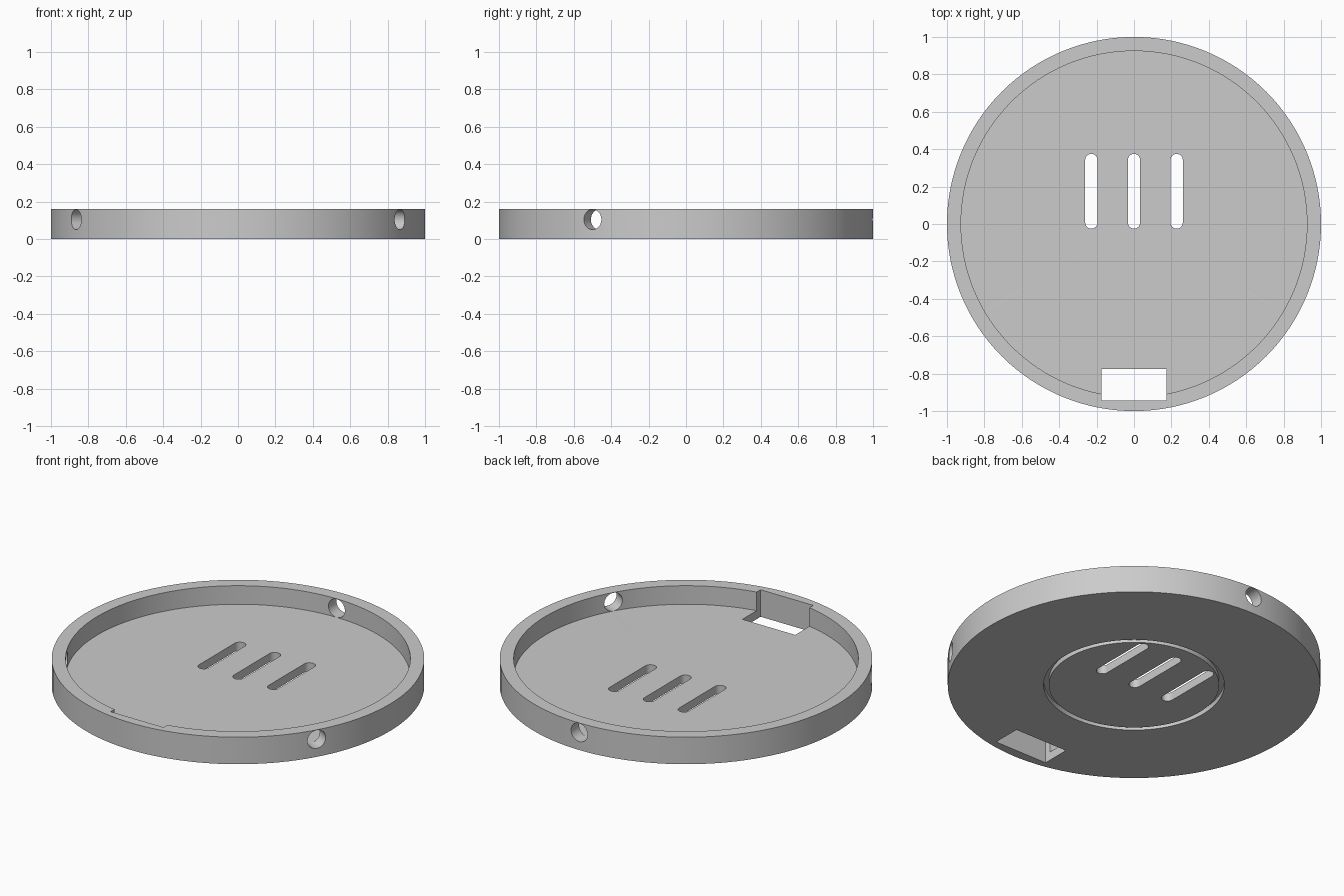
import bpy, bmesh, math
from mathutils import Matrix, Vector

HEIGHT, FLOOR, SEGMENTS = 0.16, 0.05, 128

cube = bpy.data.objects.get("Cube")
if cube:
    bpy.data.objects.remove(cube, do_unlink=True)

grey = bpy.data.materials.new("plain grey")
grey.use_nodes = True
colour = (0.6, 0.6, 0.6, 1)
grey.diffuse_color = colour
grey.node_tree.nodes["Principled BSDF"].inputs["Base Color"].default_value = colour


def add_object(name, bm):
    bmesh.ops.recalc_face_normals(bm, faces=bm.faces)
    mesh = bpy.data.meshes.new(name)
    bm.to_mesh(mesh)
    bm.free()
    mesh.materials.append(grey)
    obj = bpy.data.objects.new(name, mesh)
    bpy.context.collection.objects.link(obj)
    return obj


def lathe(name, profile):
    bm = bmesh.new()
    verts = [bm.verts.new((r, 0, z)) for r, z in profile]
    edges = [bm.edges.new(pair) for pair in zip(verts, verts[1:])]
    bmesh.ops.spin(bm, geom=verts + edges, axis=(0, 0, 1), cent=(0, 0, 0),
                   angle=math.tau, steps=SEGMENTS, use_duplicate=False)
    bmesh.ops.remove_doubles(bm, verts=bm.verts, dist=1e-5)
    return add_object(name, bm)


def prism(name, outline, low, high):
    bm = bmesh.new()
    face = bm.faces.new([bm.verts.new((x, y, low)) for x, y in outline])
    side = bmesh.ops.extrude_face_region(bm, geom=[face])["geom"]
    bmesh.ops.translate(bm, vec=(0, 0, high - low),
                        verts=[v for v in side if isinstance(v, bmesh.types.BMVert)])
    return add_object(name, bm)


def slot_outline(x, y0, y1, r, steps=12):
    points = []
    for y, start in ((y1, 0), (y0, math.pi)):
        for i in range(steps + 1):
            a = start + math.pi * i / steps
            points.append((x + r * math.cos(a), y + r * math.sin(a)))
    return points


def radial_hole(name, degrees, radius, z):
    a = math.radians(degrees)
    out = Vector((math.cos(a), math.sin(a), 0))
    place = Matrix.Translation(out * 0.95 + Vector((0, 0, z)))
    turn = out.to_track_quat('Z', 'Y').to_matrix().to_4x4()
    bm = bmesh.new()
    bmesh.ops.create_cone(bm, cap_ends=True, segments=40, radius1=radius,
                          radius2=radius, depth=0.3, matrix=place @ turn)
    return add_object(name, bm)


# Shallow round tray with a raised rim and a ring groove underneath
tray = lathe("round_tray", [
    (0, 0), (0.457, 0), (0.457, 0.03), (0.485, 0.03), (0.485, 0), (1, 0),
    (1, HEIGHT), (0.925, HEIGHT), (0.925, FLOOR), (0, FLOOR)])

# Three vent slots, a rectangular opening at the front, three holes in the rim
cutters = [prism("vent_slot_cutter", slot_outline(x, 0.008, 0.342, 0.033), -0.1, 0.3)
           for x in (-0.228, 0, 0.228)]
cutters.append(prism("front_opening_cutter", [
    (-0.173, -0.945), (0.173, -0.945), (0.173, -0.775), (-0.173, -0.775)], -0.1, 0.3))
cutters += [radial_hole("rim_hole_cutter", d, 0.054, 0.104) for d in (-30, 90, 210)]

bpy.ops.object.select_all(action='DESELECT')
tray.select_set(True)
bpy.context.view_layer.objects.active = tray
for cutter in cutters:
    cutter.hide_render = True
    cut = tray.modifiers.new("cut", 'BOOLEAN')
    cut.operation, cut.solver, cut.object = 'DIFFERENCE', 'EXACT', cutter
    bpy.ops.object.modifier_apply(modifier=cut.name)
    bpy.data.objects.remove(cutter, do_unlink=True)

bpy.ops.object.shade_smooth_by_angle(angle=math.radians(30))
